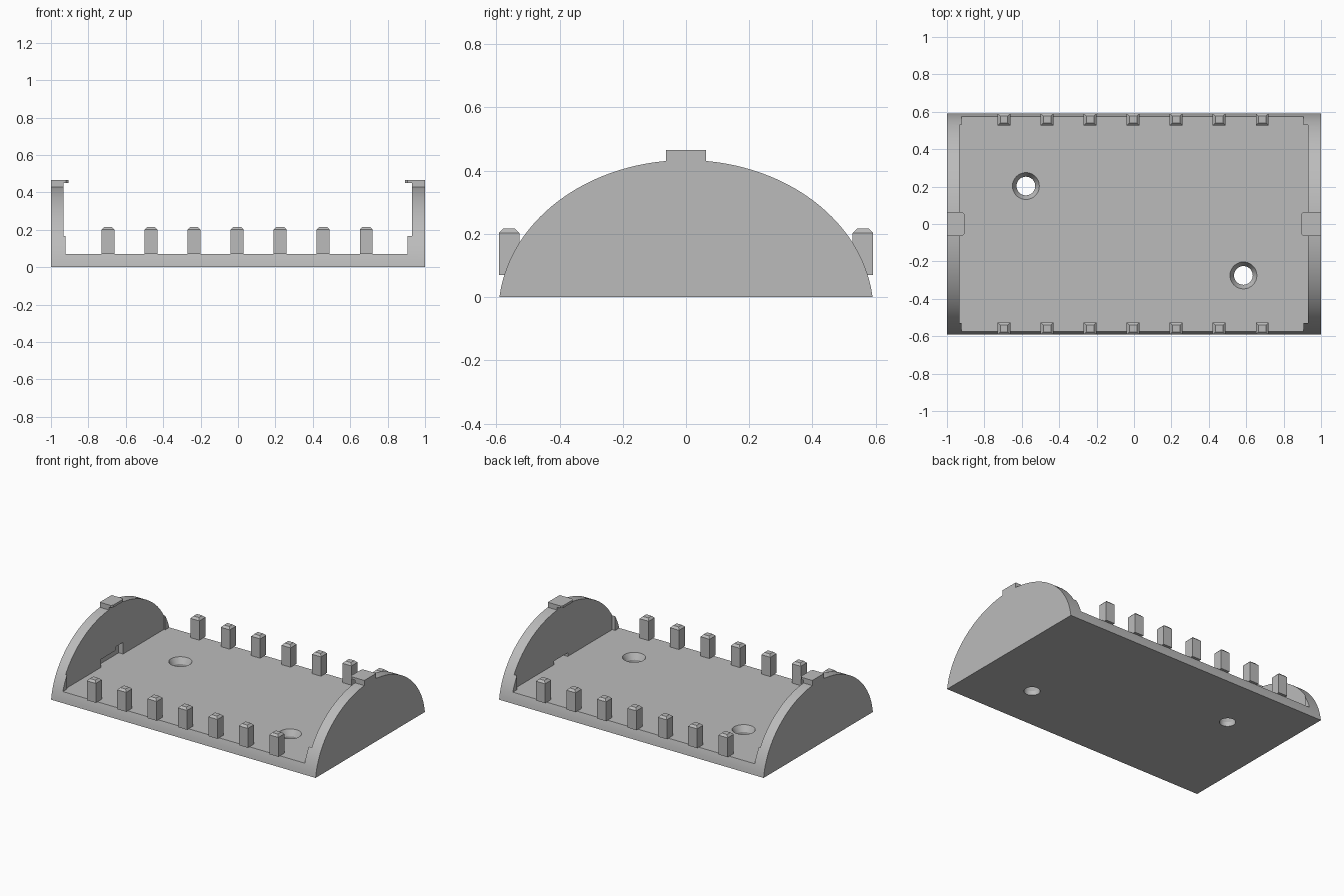
import bpy, bmesh, math

cube = bpy.data.objects.get("Cube")
if cube:
    bpy.data.objects.remove(cube, do_unlink=True)

grey = bpy.data.materials.new("plain grey plastic")
grey.use_nodes = True
COLOUR = (0.5, 0.5, 0.5, 1)
grey.diffuse_color = COLOUR
grey.node_tree.nodes["Principled BSDF"].inputs["Base Color"].default_value = COLOUR

FLOOR = 0.07
WALL_L, WALL_R = -0.932, 0.929      # inner faces of the end walls
HALF_Y = 0.59


def make(name, bm):
    bmesh.ops.recalc_face_normals(bm, faces=bm.faces)
    mesh = bpy.data.meshes.new(name)
    bm.to_mesh(mesh)
    bm.free()
    mesh.materials.append(grey)
    ob = bpy.data.objects.new(name, mesh)
    bpy.context.collection.objects.link(ob)
    return ob


def prism(name, profile, axis, lo, hi):
    """Extrude a 2D profile along x (profile y, z) or z (profile x, y)."""
    bm = bmesh.new()
    place = (lambda a, b: (lo, a, b)) if axis == "x" else (lambda a, b: (a, b, lo))
    face = bm.faces.new([bm.verts.new(place(a, b)) for a, b in profile])
    ext = bmesh.ops.extrude_face_region(bm, geom=[face])
    verts = [g for g in ext["geom"] if isinstance(g, bmesh.types.BMVert)]
    shift = (hi - lo, 0, 0) if axis == "x" else (0, 0, hi - lo)
    bmesh.ops.translate(bm, verts=verts, vec=shift)
    return make(name, bm)


def box(name, x0, x1, y0, y1, z0, z1):
    return prism(name, [(x0, y0), (x1, y0), (x1, y1), (x0, y1)], "z", z0, z1)


def cone(name, x, y, z0, z1, r0, r1):
    bm = bmesh.new()
    bmesh.ops.create_cone(bm, cap_ends=True, segments=32, radius1=r0, radius2=r1, depth=z1 - z0)
    bmesh.ops.translate(bm, verts=bm.verts, vec=(x, y, (z0 + z1) / 2))
    return make(name, bm)


def cut(target, cutter):
    cutter.hide_render = True
    mod = target.modifiers.new("cut", "BOOLEAN")
    mod.operation, mod.solver, mod.object = "DIFFERENCE", "EXACT", cutter
    bpy.context.view_layer.objects.active = target
    bpy.ops.object.modifier_apply(modifier=mod.name)
    bpy.data.objects.remove(cutter, do_unlink=True)


# Tray: a domed profile run along x, then hollowed between the end walls
centre_z, top_z = -0.05, 0.433
rise = top_z - centre_z
spread = HALF_Y / math.sqrt(1 - (centre_z / rise) ** 2)
start = math.asin(-centre_z / rise)
steps = 56
arc = []
for i in range(steps + 1):
    t = start + (math.pi - 2 * start) * i / steps
    arc.append((spread * math.cos(t), centre_z + rise * math.sin(t)))
tray = prism("tray", arc, "x", -1, 1)

# The cavity leaves a low block in each corner
cut(tray, box("upper_cavity", WALL_L, WALL_R, -1, 1, 0.17, 1))
cut(tray, box("middle_cavity", WALL_L, WALL_R, -0.53, 0.53, FLOOR, 0.3))
cut(tray, box("lower_cavity", -0.922, 0.907, -1, 1, FLOOR, 0.3))

# Contact slots low in the inner wall faces
cut(tray, box("left_slot", -0.965, -0.9, -0.15, 0.09, FLOOR, 0.125))
cut(tray, box("left_slot_step", -0.965, -0.9, 0.01, 0.09, FLOOR, 0.15))
cut(tray, box("right_slot", 0.9, 0.96, -0.05, 0.1, FLOOR, 0.095))

# Countersunk screw holes
for x, y in [(-0.578, 0.203), (0.585, -0.275)]:
    cut(tray, cone("hole", x, y, -0.1, 0.2, 0.05, 0.05))
    cut(tray, cone("countersink", x, y, 0.03, FLOOR + 0.01, 0.05, 0.0775))

bpy.ops.object.select_all(action="DESELECT")
tray.select_set(True)
bpy.context.view_layer.objects.active = tray
bpy.ops.object.shade_smooth_by_angle(angle=math.radians(25))

# Rows of posts along both long edges, with bevelled tops
for side, row in ((-1, "front"), (1, "back")):
    for i in range(7):
        x = -0.005 + 0.23 * (i - 3)
        y0, y1 = sorted((side * 0.527, side * 0.592))
        post = box(f"{row}_post_{i + 1}", x - 0.034, x + 0.034, y0, y1, FLOOR, 0.216)
        bm = bmesh.new()
        bm.from_mesh(post.data)
        top = [e for e in bm.edges if all(v.co.z > 0.2 for v in e.verts)]
        bmesh.ops.bevel(bm, geom=top, offset=0.014, segments=1, affect="EDGES")
        bm.to_mesh(post.data)
        bm.free()

# Snap clips on top of the end walls, with a thin chamfered lip inward
for side, inner, lip, name in ((-1, WALL_L, -0.907, "left"), (1, WALL_R, 0.893, "right")):
    x0, x1 = sorted((side, inner))
    box(f"{name}_clip", x0, x1, -0.064, 0.064, 0.41, 0.465)
    c = lip + side * 0.012
    outline = [(inner, -0.064), (c, -0.064), (lip, -0.052),
               (lip, 0.052), (c, 0.064), (inner, 0.064)]
    prism(f"{name}_clip_lip", outline, "z", 0.449, 0.465)
